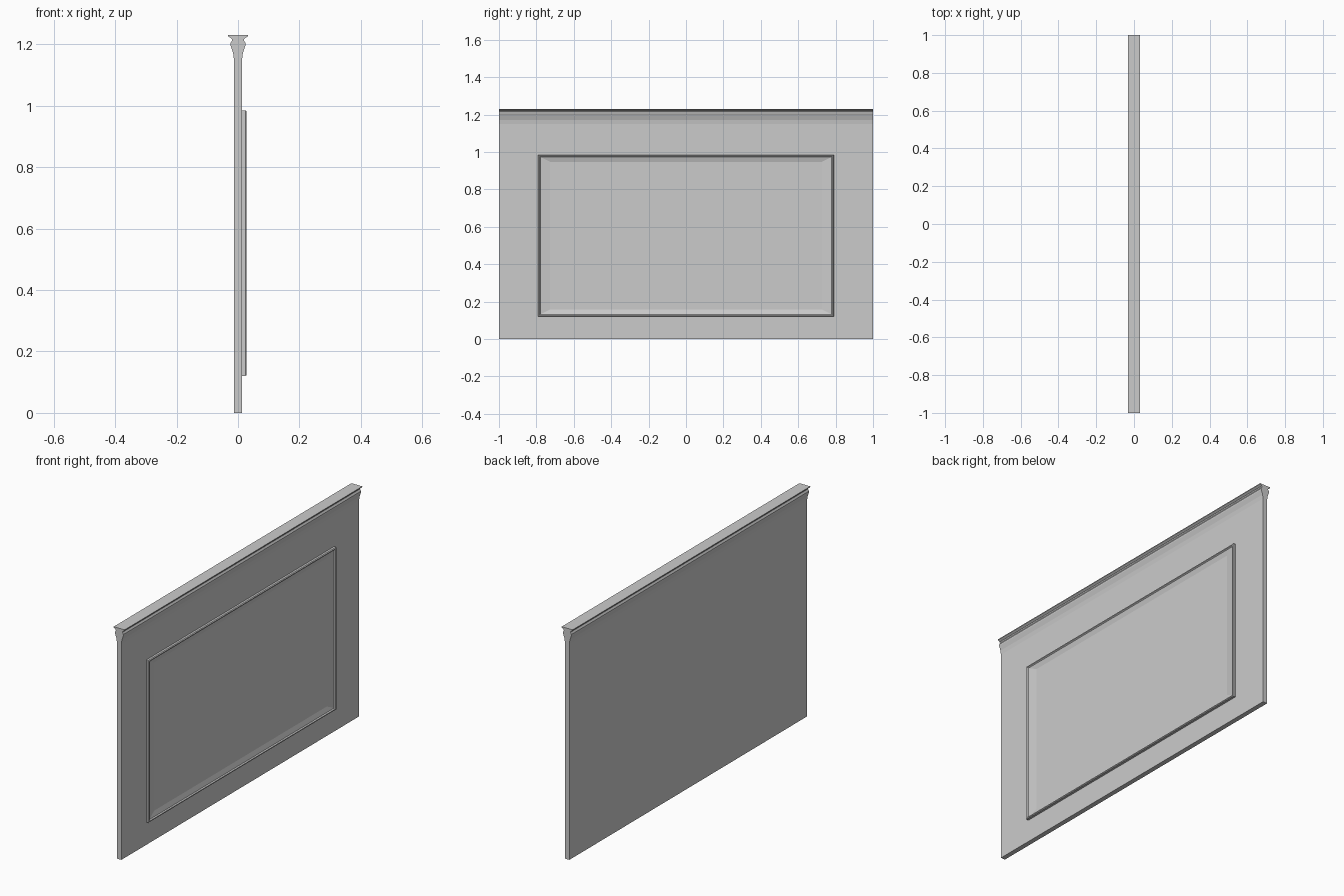
import bpy, bmesh

if "Cube" in bpy.data.objects:
    bpy.data.objects.remove(bpy.data.objects["Cube"])


def make_object(name, bm):
    bmesh.ops.recalc_face_normals(bm, faces=bm.faces)
    mesh = bpy.data.meshes.new(name)
    bm.to_mesh(mesh)
    bm.free()
    obj = bpy.data.objects.new(name, mesh)
    bpy.context.collection.objects.link(obj)
    return obj


def bridge(bm, a, b):
    n = len(a)
    for i in range(n):
        bm.faces.new((a[i], a[(i + 1) % n], b[(i + 1) % n], b[i]))


# Wall slab with moulded cap: half profile (x, z), mirrored and swept along y
half = [(0.013, 0), (0.013, 1.15), (0.016, 1.172), (0.024, 1.195),
        (0.025, 1.203), (0.019, 1.213), (0.021, 1.219), (0.032, 1.226), (0.032, 1.23)]
profile = half + [(-x, z) for x, z in reversed(half)]
bm = bmesh.new()
ends = [[bm.verts.new((x, y, z)) for x, z in profile] for y in (-1, 1)]
bridge(bm, *ends)
for end in ends:
    bm.faces.new(end)
make_object("wall_panel", bm)

# Raised frame with inner slope: rectangular loops (y inset, z inset, x height)
steps = [(0, 0, 0.012), (0, 0, 0.024), (0.003, 0.003, 0.028), (0.008, 0.008, 0.028),
         (0.012, 0.012, 0.022), (0.064, 0.038, 0.0145)]
bm = bmesh.new()
loops = []
for dy, dz, x in steps:
    w, lo, hi = 0.79 - dy, 0.12 + dz, 0.985 - dz
    loops.append([bm.verts.new((x, y, z))
                  for y, z in ((-w, lo), (w, lo), (w, hi), (-w, hi))])
for a, b in zip(loops, loops[1:]):
    bridge(bm, a, b)
bm.faces.new(loops[-1])
bm.faces.new(loops[0])
make_object("inset_frame", bm)
